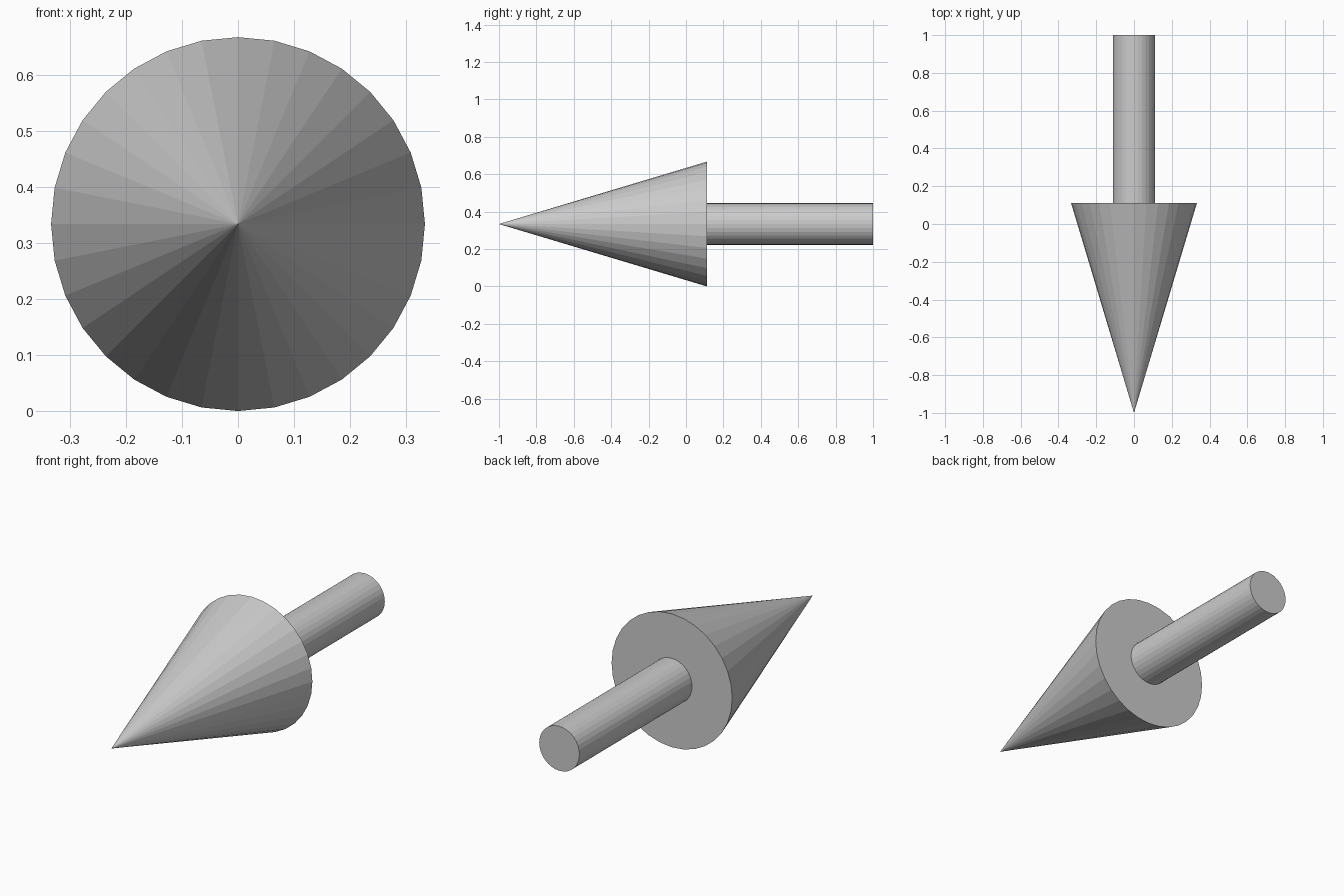
import bpy
from math import pi

if "Cube" in bpy.data.objects:
    bpy.data.objects.remove(bpy.data.objects["Cube"])

SIDES = 32
AXIS_Z = 1 / 3      # height of the arrow's axis
JOINT_Y = 1 / 9     # where the head meets the shaft

# Cone head, tip towards the front
bpy.ops.mesh.primitive_cone_add(
    vertices=SIDES, radius1=1 / 3, radius2=0, depth=JOINT_Y + 1,
    location=(0, (JOINT_Y - 1) / 2, AXIS_Z), rotation=(pi / 2, 0, 0))
bpy.context.object.name = "arrow_head"

# Round shaft running to the back
bpy.ops.mesh.primitive_cylinder_add(
    vertices=SIDES, radius=1 / 9, depth=1 - JOINT_Y,
    location=(0, (JOINT_Y + 1) / 2, AXIS_Z), rotation=(pi / 2, 0, 0))
bpy.context.object.name = "arrow_shaft"
